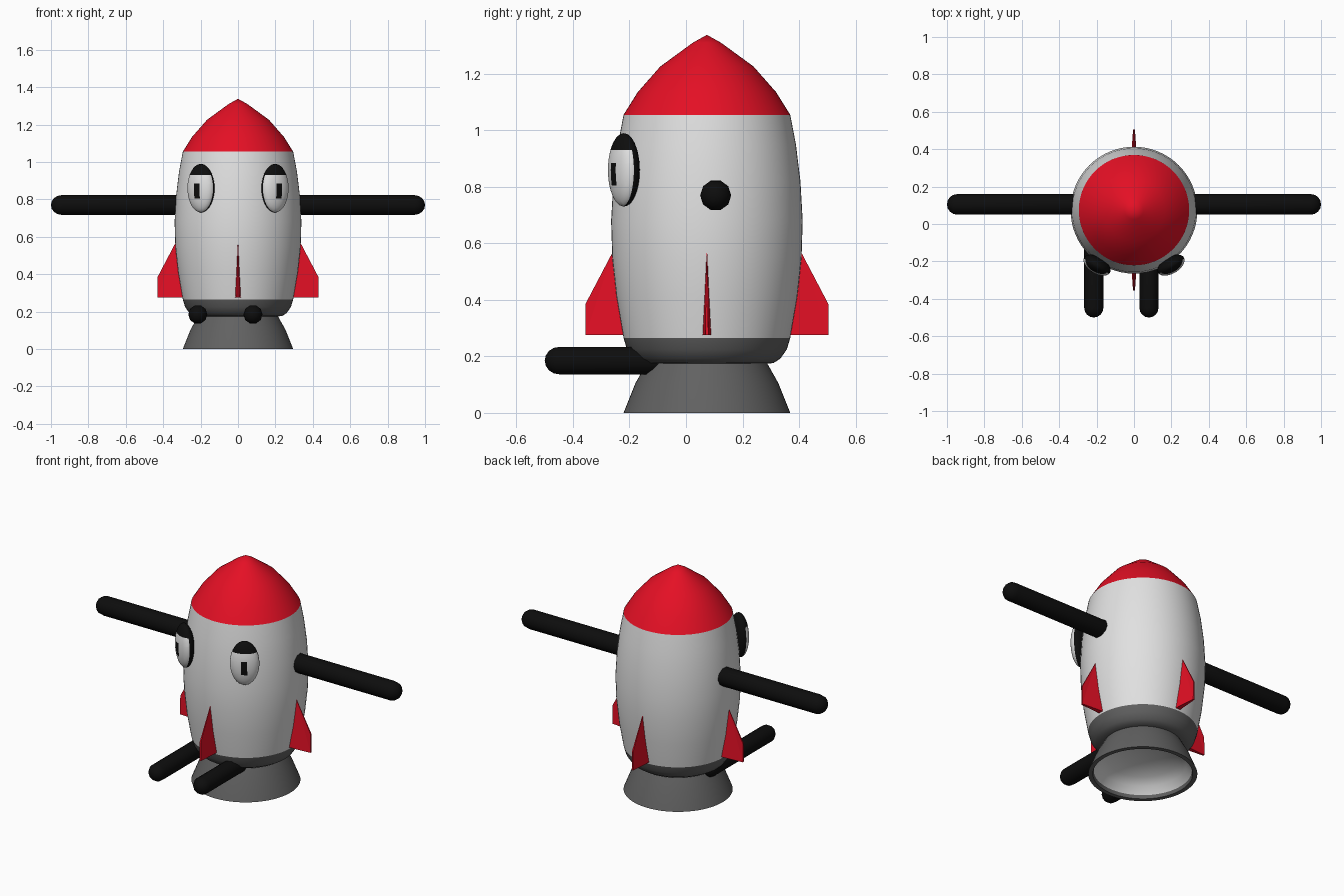
import bpy, bmesh, math
from mathutils import Matrix, Vector

default = bpy.data.objects.get("Cube")
if default:
    bpy.data.objects.remove(default, do_unlink=True)

AXIS_Y = 0.074


def material(name, rgb):
    m = bpy.data.materials.new(name)
    m.use_nodes = True
    m.diffuse_color = (*rgb, 1)
    m.node_tree.nodes["Principled BSDF"].inputs["Base Color"].default_value = (*rgb, 1)
    return m


WHITE = material("white", (0.75, 0.75, 0.75))
RED = material("red", (0.78, 0.005, 0.018))
GREY = material("dark grey", (0.12, 0.12, 0.12))
BLACK = material("black", (0.004, 0.004, 0.004))


def finish(name, bm, mats, matrix, smooth=40):
    bmesh.ops.recalc_face_normals(bm, faces=bm.faces)
    mesh = bpy.data.meshes.new(name)
    bm.to_mesh(mesh)
    bm.free()
    for m in mats:
        mesh.materials.append(m)
    ob = bpy.data.objects.new(name, mesh)
    bpy.context.collection.objects.link(ob)
    ob.matrix_world = matrix
    if smooth:
        bpy.ops.object.select_all(action="DESELECT")
        ob.select_set(True)
        bpy.context.view_layer.objects.active = ob
        bpy.ops.object.shade_smooth_by_angle(angle=math.radians(smooth))
    return ob


def lathe(name, profile, mat, sides=64, matrix=None):
    """Spin (radius, height) points around the local z axis."""
    bm = bmesh.new()
    verts = [bm.verts.new((r, 0, z)) for r, z in profile]
    edges = [bm.edges.new(pair) for pair in zip(verts, verts[1:])]
    bmesh.ops.spin(bm, geom=verts + edges, cent=(0, 0, 0), axis=(0, 0, 1),
                   angle=math.tau, steps=sides, use_merge=False)
    bmesh.ops.remove_doubles(bm, verts=bm.verts, dist=0.0005)
    return finish(name, bm, [mat], matrix or Matrix.Translation((0, AXIS_Y, 0)))


def rod(name, start, end, radius):
    """Ten-sided bar with rounded ends."""
    start, end = Vector(start), Vector(end)
    length = (end - start).length
    cap = [(radius * math.sin(a), radius * (1 - math.cos(a)))
           for a in (math.pi / 2 * i / 4 for i in range(5))]
    profile = cap + [(r, length - h) for r, h in reversed(cap)]
    turn = (end - start).to_track_quat("Z", "Y").to_matrix().to_4x4()
    return lathe(name, profile, BLACK, 10, Matrix.Translation(start) @ turn)


# Hull, from the tip down to the flared nozzle
lathe("nose_cone", [(0, 1.338), (0.05, 1.31), (0.165, 1.226), (0.245, 1.135),
                    (0.295, 1.055)], RED)
lathe("body", [(0.295, 1.055), (0.315, 0.95), (0.331, 0.82), (0.339, 0.68),
               (0.335, 0.55), (0.32, 0.41), (0.295, 0.265)], WHITE)
lathe("belly", [(0.295, 0.265), (0.283, 0.225), (0.26, 0.192), (0.235, 0.176),
                (0.2, 0.174)], GREY)
lathe("nozzle", [(0.212, 0.178), (0.253, 0.105), (0.295, 0), (0.27, 0),
                 (0.265, 0.02)], GREY)
lathe("nozzle_lining", [(0.265, 0.02), (0.235, 0.06), (0.19, 0.09), (0.1, 0.115),
                        (0, 0.125)], WHITE)

# Arms and legs
for side, s in (("left", 1), ("right", -1)):
    rod(side + "_arm", (s * 0.25, 0.105, 0.77), (s, 0.105, 0.77), 0.055)
for side, x in (("left", 0.08), ("right", -0.215)):
    rod(side + "_leg", (x, 0.13, 0.185), (x, -0.5, 0.185), 0.051)

# Four wedge fins, thickest at the lower inner edge
for i, side in enumerate(("left", "back", "right", "front")):
    bm = bmesh.new()
    outline = [(0.28, 0.275, 0.016), (0.43, 0.275, 0.005),
               (0.43, 0.385, 0.004), (0.333, 0.57, 0.001), (0.28, 0.57, 0.001)]
    a, b = [[bm.verts.new((r, s * w, z)) for r, z, w in outline] for s in (1, -1)]
    bm.faces.new(a)
    bm.faces.new(b[::-1])
    for k in range(len(a)):
        n = (k + 1) % len(a)
        bm.faces.new((a[k], b[k], b[n], a[n]))
    bmesh.ops.triangulate(bm, faces=bm.faces)
    spin = Matrix.Rotation(i * math.pi / 2, 4, "Z")
    finish(side + "_fin", bm, [RED], Matrix.Translation((0, AXIS_Y, 0)) @ spin, 0)

# Eyes: flattened ovals with white front, black lid and black pupil cut in
LID, PUPIL_LOW, PUPIL_HIGH, PUPIL_HALF, RIM = 0.07, -0.055, 0.025, 0.017, -0.006
for side, s in (("left", 1), ("right", -1)):
    bm = bmesh.new()
    bmesh.ops.create_uvsphere(bm, u_segments=32, v_segments=20, radius=1)
    bmesh.ops.rotate(bm, verts=bm.verts, matrix=Matrix.Rotation(math.pi / 2, 3, "X"))
    bmesh.ops.scale(bm, verts=bm.verts, vec=(0.08, 0.045, 0.13))
    cuts = [((0, 0, z), (0, 0, 1)) for z in (LID, PUPIL_LOW, PUPIL_HIGH)]
    cuts += [((x, 0, 0), (1, 0, 0)) for x in (-PUPIL_HALF, PUPIL_HALF)]
    cuts.append(((0, RIM, 0), (0, 1, 0)))
    for point, normal in cuts:
        bmesh.ops.bisect_plane(bm, geom=bm.verts[:] + bm.edges[:] + bm.faces[:],
                               plane_co=point, plane_no=normal)
    for f in bm.faces:
        c = f.calc_center_median()
        pupil = abs(c.x) < PUPIL_HALF and PUPIL_LOW < c.z < PUPIL_HIGH
        f.material_index = int(c.y > RIM or c.z > LID or pupil)
    place = Matrix.Translation((s * 0.198, -0.22, 0.86))
    finish(side + "_eye", bm, [WHITE, BLACK],
           place @ Matrix.Rotation(s * math.radians(31), 4, "Z"))
